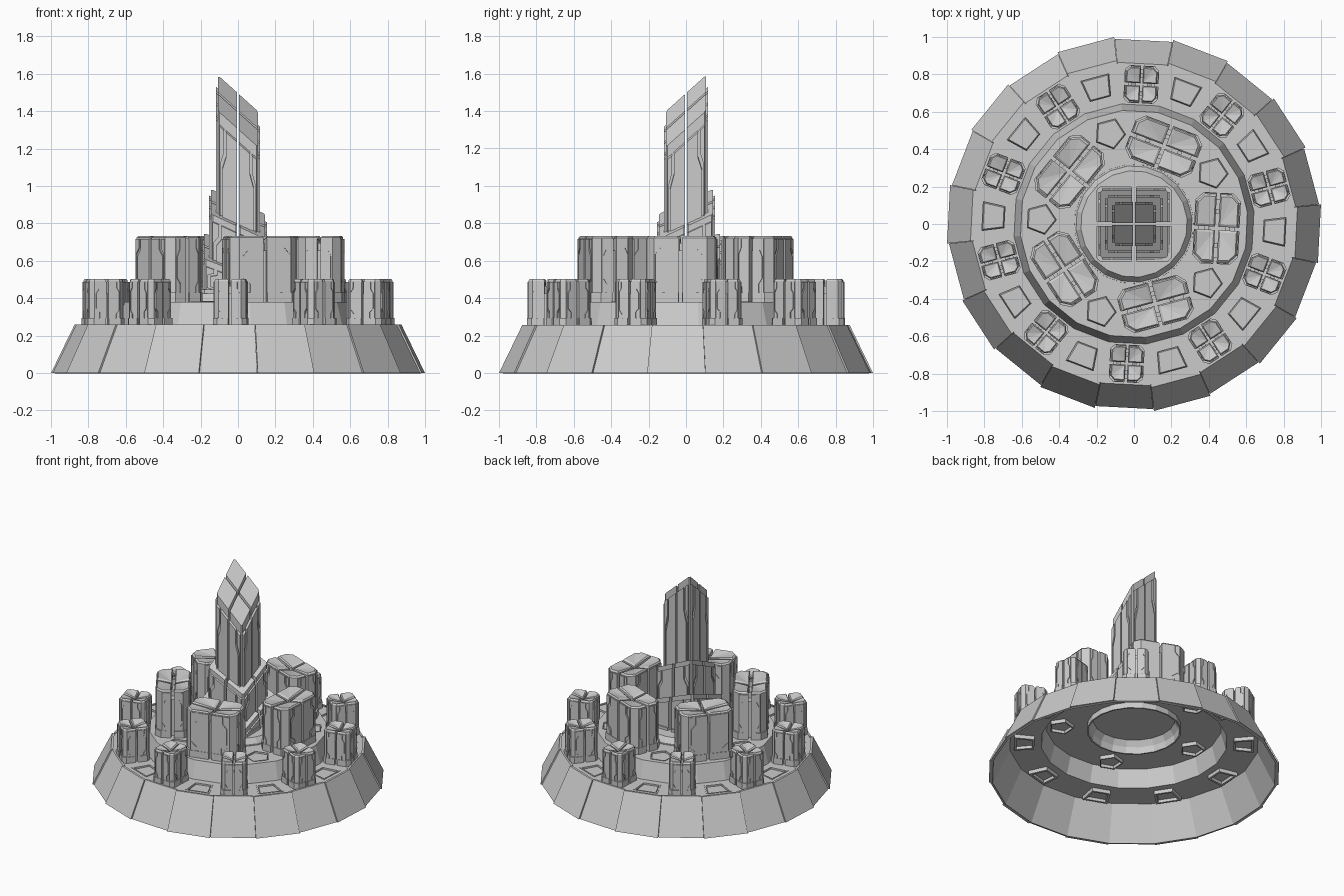
import bpy, bmesh, math
from mathutils import Matrix

if "Cube" in bpy.data.objects:
    bpy.data.objects.remove(bpy.data.objects["Cube"])

SIDES, START = 20, math.radians(6)
ZIGZAG = [(0, 0), (.55, 0), (.55, .16), (.85, .26), (.85, .68), (.62, .8), (.62, 1), (0, 1)]
STRIP = [(.68, 0), (1, 0), (1, 1), (.74, 1), (.74, .83), (.95, .72), (.95, .22), (.68, .1)]


def finish(bm, name):
    bmesh.ops.recalc_face_normals(bm, faces=bm.faces)
    mesh = bpy.data.meshes.new(name)
    bm.to_mesh(mesh)
    bm.free()
    ob = bpy.data.objects.new(name, mesh)
    bpy.context.collection.objects.link(ob)
    return ob


def loft(bm, rings, fan=False, caps=True):
    """Skin closed rings of 3D points and cap both ends."""
    vs = [[bm.verts.new(p) for p in r] for r in rings]
    n = len(vs[0])
    for lo, hi in zip(vs, vs[1:]):
        for i in range(n):
            bm.faces.new((lo[i], lo[(i + 1) % n], hi[(i + 1) % n], hi[i]))
    if not caps:
        return vs
    bm.faces.new(vs[0])
    if fan:
        for i in range(1, n - 1):
            bm.faces.new((vs[-1][0], vs[-1][i], vs[-1][i + 1]))
    else:
        bm.faces.new(vs[-1])
    return vs


def prism(bm, pts, z0, z1):
    loft(bm, [[(x, y, z) for x, y in pts] for z in (z0, z1)])


def box(bm, x0, x1, y0, y1, z0, z1):
    prism(bm, [(x0, y0), (x1, y0), (x1, y1), (x0, y1)], z0, z1)


def circle(r, z):
    return [(r * math.cos(START + i * math.tau / SIDES),
             r * math.sin(START + i * math.tau / SIDES), z) for i in range(SIDES)]


def quarter(a, b, g, c, sx, sy):
    pts = [(g, g), (a, g), (a, b - c), (a - c, b), (g, b)]
    return [(x * sx, y * sy) for x, y in pts]


def plates(bm, a, b, g, c, sx, sy, z0, top, t, outlines):
    """Raised zigzag panels on the two outer faces of a quarter block."""
    for along_x in (False, True):
        w = (a if along_x else b) - c - g
        for outline in outlines:
            rings = []
            for d in (-.002, t):
                ring = []
                for fu, fz in outline:
                    u = g + fu * w
                    x, y = (u * sx, (b + d) * sy) if along_x else ((a + d) * sx, u * sy)
                    ring.append((x, y, z0 + fz * (top(x, y) - z0)))
                rings.append(ring)
            loft(bm, rings)


SIGNS = [(sx, sy) for sx in (1, -1) for sy in (1, -1)]


def block_building(name, a, b, g, c, z0, z1, plinth):
    """Four chamfered blocks around a cross-shaped gap, tops dipping to the middle."""
    bm = bmesh.new()
    for sx, sy in SIGNS:
        base = quarter(a, b, g, c, sx, sy)
        mx, my = (a + g) / 2 * sx, (b + g) / 2 * sy
        inset = [(mx + (x - mx) * .86, my + (y - my) * .86) for x, y in base]
        dip = lambda x, y: z1 - .03 * (1 - max(abs(x) / a, abs(y) / b))
        loft(bm, [[(x, y, z0) for x, y in base],
                  [(x, y, min(z1 - .012, dip(x, y) - .004)) for x, y in base],
                  [(x, y, dip(x, y)) for x, y in inset]], fan=True)
        plates(bm, a, b, g, c, sx, sy, z0 + plinth, lambda x, y: z1 - .018, .006, [ZIGZAG, STRIP])
        prism(bm, quarter(a + .009, b + .009, g + .002, c + .003, sx, sy), z0, z0 + plinth)
    # recessed core and small struts in the gap
    box(bm, -a * .86, a * .86, -g, g, z0, z1 - .08)
    box(bm, -g, g, -b * .86, b * .86, z0, z1 - .08)
    for s in (1, -1):
        box(bm, s * a * .5 - .012, s * a * .5 + .012, -g, g, z0, z1 - .04)
        box(bm, -g, g, s * b * .5 - .012, s * b * .5 + .012, z0, z1 - .04)
    return finish(bm, name)


def ring_copies(ob, count, radius, start):
    for k in range(count):
        ang = math.radians(start) + k * math.tau / count
        o = ob if k == 0 else ob.copy()
        if k:
            bpy.context.collection.objects.link(o)
        o.matrix_world = Matrix.Rotation(ang, 4, 'Z') @ Matrix.Translation((radius, 0, 0))


# stepped terrace shell, open underneath
profile = [(.986, 0), (.864, .25), (.645, .25), (.61, .38), (.315, .38), (.285, .425)]
bm = bmesh.new()
rings = loft(bm, [circle(r, z) for r, z in profile], caps=False)
bm.faces.new(rings[-1])
terrace = finish(bm, "terrace_shell")
solid = terrace.modifiers.new("thickness", 'SOLIDIFY')
solid.thickness, solid.offset = .008, -1

# collar of the hub, reaching below the upper terrace
bm = bmesh.new()
collar = loft(bm, [circle(r, z) for r, z in ((.314, .328), (.325, .328), (.32, .385), (.308, .385))], caps=False)
for i in range(SIDES):
    j = (i + 1) % SIDES
    bm.faces.new((collar[-1][i], collar[-1][j], collar[0][j], collar[0][i]))
finish(bm, "hub_collar")

# outer skirt panels, alternating slightly proud
bm = bmesh.new()
for k in range(SIDES):
    a0 = START + k * math.tau / SIDES + .001
    a1 = START + (k + 1) * math.tau / SIDES - .001
    out = 1.005 if k % 2 else .995
    section = [(out, 0), (out - .126, .258), (out - .142, .258), (.983, 0)]
    loft(bm, [[(r * math.cos(a), r * math.sin(a), z) for r, z in section] for a in (a0, a1)])
finish(bm, "skirt_panels")

# sunken trays: trapezoids on the low terrace, pentagons on the high one
TRAPEZOID = [(-.068, -.066), (.068, -.09), (.068, .09), (-.068, .066)]
PENTAGON = [(.088 * math.cos(math.pi + i * math.tau / 5), .088 * math.sin(math.pi + i * math.tau / 5))
            for i in range(5)]
cut = bmesh.new()
for name, shape, count, radius, start, z, inner in (("trapezoid_tray", TRAPEZOID, 10, .752, 33, .25, .78),
                                                    ("pentagon_tray", PENTAGON, 5, .5, 33, .38, .88)):
    sized = lambda f, h: [(x * f, y * f, z + h) for x, y in shape]
    bm = bmesh.new()
    # rim frame stepping down to a recessed floor, hollow again from below
    loft(bm, [sized(inner, -.012), sized(inner, -.034), sized(1.0, -.034), sized(1.0, .003),
              sized(inner + .08, .003), sized(inner + .08, -.02), sized(inner, -.006)])
    ring_copies(finish(bm, name), count, radius, start)
    for k in range(count):
        ang = math.radians(start) + k * math.tau / count
        c, s = math.cos(ang), math.sin(ang)
        pts = [((x * .97 + radius) * c - y * .97 * s, (x * .97 + radius) * s + y * .97 * c) for x, y in shape]
        prism(cut, pts, z - .04, z + .03)
cutter = finish(cut, "tray_cutter")
cutter.hide_render = True
cutter.hide_viewport = True
hole = terrace.modifiers.new("tray_holes", 'BOOLEAN')
hole.operation, hole.object, hole.solver = 'DIFFERENCE', cutter, 'EXACT'

# rings of buildings
ring_copies(block_building("small_building", .092, .083, .006, .022, .25, .505, .045), 10, .747, 15)
ring_copies(block_building("large_building", .113, .182, .009, .04, .38, .735, .05), 5, .443, -3)

# central tower: nested four-part tiers, tops sliced by planes rising to the back left
bm = bmesh.new()
for half, z_mid, slope, gap, chamfer in ((.182, .61, .38, .012, .012),
                                         (.145, .85, .46, .010, .010),
                                         (.106, 1.40, .90, .006, .008)):
    def plane(x, y):
        return z_mid + slope * (y - x)
    main = half < .12
    for sx, sy in SIGNS:
        base = quarter(half, half, gap, chamfer, sx, sy)
        loft(bm, [[(x, y, .425) for x, y in base], [(x, y, plane(x, y)) for x, y in base]])
        drop = .065 if main else .035
        start = .62 if main else .425
        plates(bm, half, half, gap, chamfer, sx, sy, start,
               lambda x, y: max(plane(x, y) - drop, start + .01), .012 if main else .009,
               [ZIGZAG, STRIP])
finish(bm, "central_tower")

# low footing blocks around the tower
bm = bmesh.new()
for sx, sy in SIGNS:
    prism(bm, quarter(.2, .2, .014, .02, sx, sy), .42, .445)
finish(bm, "tower_footing")
